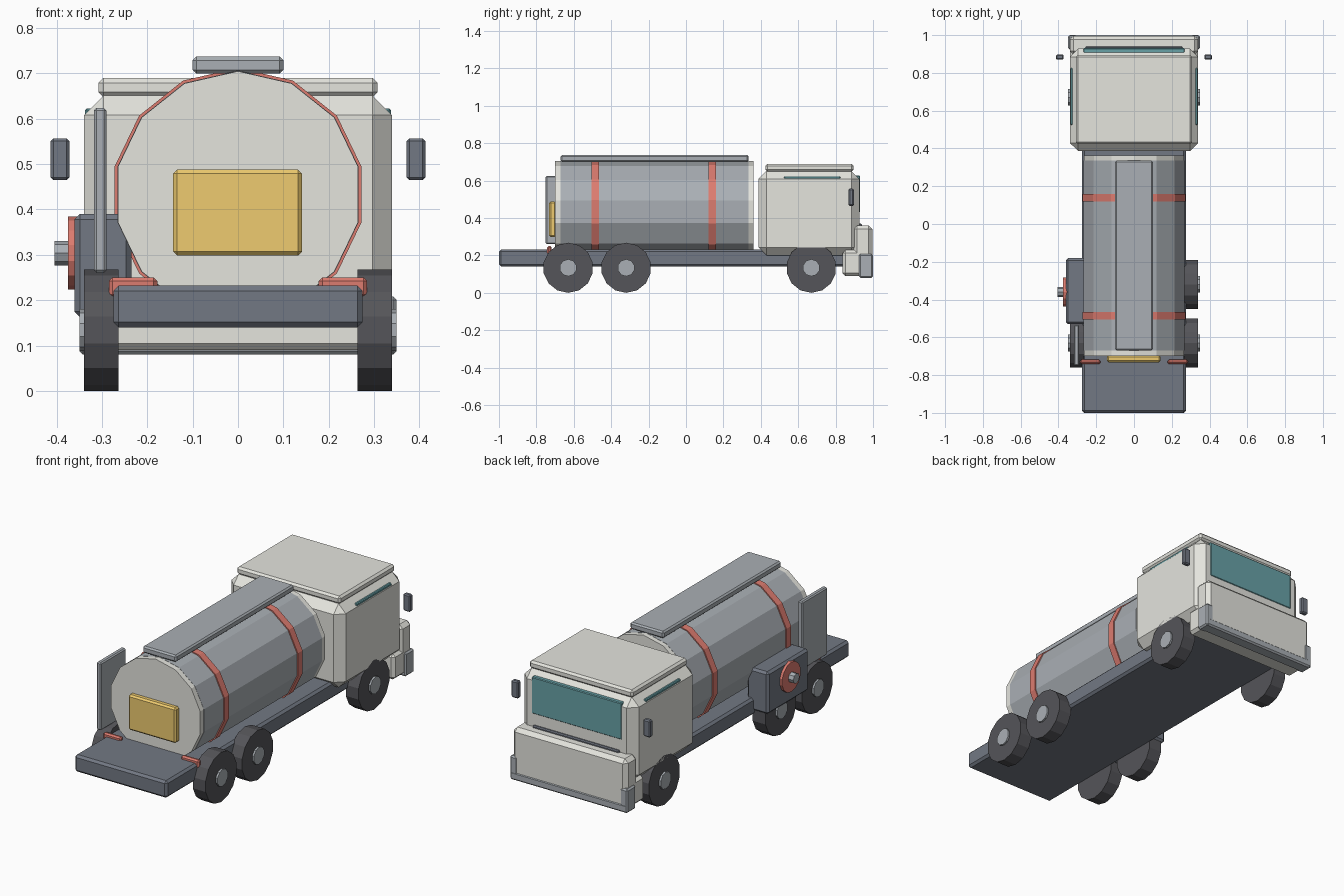
import bpy
from math import sin, cos, pi

if "Cube" in bpy.data.objects:
    bpy.data.objects.remove(bpy.data.objects["Cube"])


def mat(name, rgb):
    m = bpy.data.materials.new(name)
    m.diffuse_color = (*rgb, 1)
    m.use_nodes = True
    m.node_tree.nodes["Principled BSDF"].inputs["Base Color"].default_value = m.diffuse_color
    return m


CREAM = mat("cream_paint", (0.78, 0.78, 0.73))
DARK = mat("dark_steel", (0.17, 0.19, 0.23))
STEEL = mat("steel", (0.40, 0.43, 0.46))
RED = mat("red_paint", (0.72, 0.20, 0.16))
AMBER = mat("amber_panel", (0.86, 0.60, 0.16))
GLASS = mat("glass", (0.14, 0.36, 0.39))
RUBBER = mat("rubber", (0.09, 0.09, 0.10))


def make(name, verts, faces, m, bevel=0):
    me = bpy.data.meshes.new(name)
    me.from_pydata(verts, [], faces)
    me.materials.append(m)
    ob = bpy.data.objects.new(name, me)
    bpy.context.collection.objects.link(ob)
    if bevel:
        b = ob.modifiers.new("chamfer", "BEVEL")
        b.width, b.segments, b.limit_method = bevel, 1, "ANGLE"
    return ob


def box(name, x, y, z, m, bevel=0.008):
    """Chamfered box from (min, max) ranges."""
    v = [(a, b, c) for a in x for b in y for c in z]
    f = [(0, 1, 3, 2), (4, 6, 7, 5), (0, 4, 5, 1), (2, 3, 7, 6), (0, 2, 6, 4), (1, 5, 7, 3)]
    return make(name, v, f, m, bevel)


def cyl(name, axis, span, centre, r, n, m, bevel=0):
    """Faceted cylinder along x or y, one corner pointing up."""
    v = []
    for s in span:
        for i in range(n):
            u, w = r * sin(2 * pi * i / n), r * cos(2 * pi * i / n)
            p, q = centre[0] + u, centre[1] + w
            v.append((s, p, q) if axis == "x" else (p, s, q))
    f = [(i, (i + 1) % n, n + (i + 1) % n, n + i) for i in range(n)]
    f += [tuple(reversed(range(n))), tuple(range(n, 2 * n))]
    if axis == "x":
        f = [tuple(reversed(k)) for k in f]
    return make(name, v, f, m, bevel)


def side(s, a, b):
    """Mirror an x range onto side s."""
    return tuple(sorted((s * a, s * b)))


# Chassis
box("chassis", (-.275, .275), (-1, .88), (.14, .232), DARK, .012)

# Tank with end caps, bands and walkway
C = (0, .433)
cyl("tank", "y", (-.67, .335), C, .273, 14, STEEL)
cyl("tank_rear_cap", "y", (-.70, -.67), C, .272, 14, CREAM)
cyl("tank_front_cap", "y", (.335, .362), C, .272, 14, CREAM)
for i, y in enumerate((-.485, .14)):
    cyl(f"tank_band_{i}", "y", (y - .02, y + .02), C, .279, 14, RED)
box("walkway", (-.10, .10), (-.67, .335), (.70, .737), STEEL)
box("rear_panel", (-.143, .141), (-.732, -.695), (.298, .488), AMBER, .009)

# Cab, roof and glass
box("cab", (-.34, .34), (.387, .928), (.20, .651), CREAM, .043)
box("cab_roof", (-.308, .308), (.424, .896), (.648, .69), CREAM, .011)
box("windscreen", (-.268, .268), (.90, .931), (.43, .627), GLASS, .004)
box("grille_bar", (-.257, .257), (.91, .94), (.352, .371), DARK, .005)

# Front bumper and its guard
box("bumper_upper", (-.34, .34), (.895, .996), (.10, .36), CREAM, .02)
box("bumper_lower", (-.34, .34), (.837, .99), (.09, .228), CREAM, .015)
box("bumper_guard", (-.345, .345), (.93, 1), (.08, .125), STEEL, .008)

for s, tag in ((-1, "left"), (1, "right")):
    # Side details
    box(f"bumper_post_{tag}", side(s, .305, .35), (.925, .999), (.08, .208), STEEL)
    box(f"side_window_{tag}", side(s, .31, .337), (.525, .825), (.45, .623), GLASS, .004)
    box(f"mirror_{tag}", side(s, .372, .413), (.87, .897), (.465, .557), DARK, .006)
    box(f"tail_light_{tag}", side(s, .178, .285), (-.742, -.718), (.205, .25), RED)
    # Wheels and hubs
    for i, y in enumerate((-.63, -.32, .67)):
        cyl(f"wheel_{tag}_{i}", "x", side(s, .264, .34), (y, .134), .134, 14, RUBBER)
        cyl(f"hub_{tag}_{i}", "x", side(s, .33, .35), (y, .134), .046, 10, STEEL)

# Pump box with hose reel
box("pump_box", (-.361, -.235), (-.53, -.18), (.163, .39), DARK, .012)
cyl("hose_reel", "x", (-.375, -.355), (-.36, .304), .08, 14, RED)
cyl("reel_hub", "x", (-.405, -.37), (-.36, .304), .027, 8, STEEL)

# Upright side plate
box("side_plate", (-.318, -.29), (-.75, -.535), (.26, .624), STEEL, .006)
